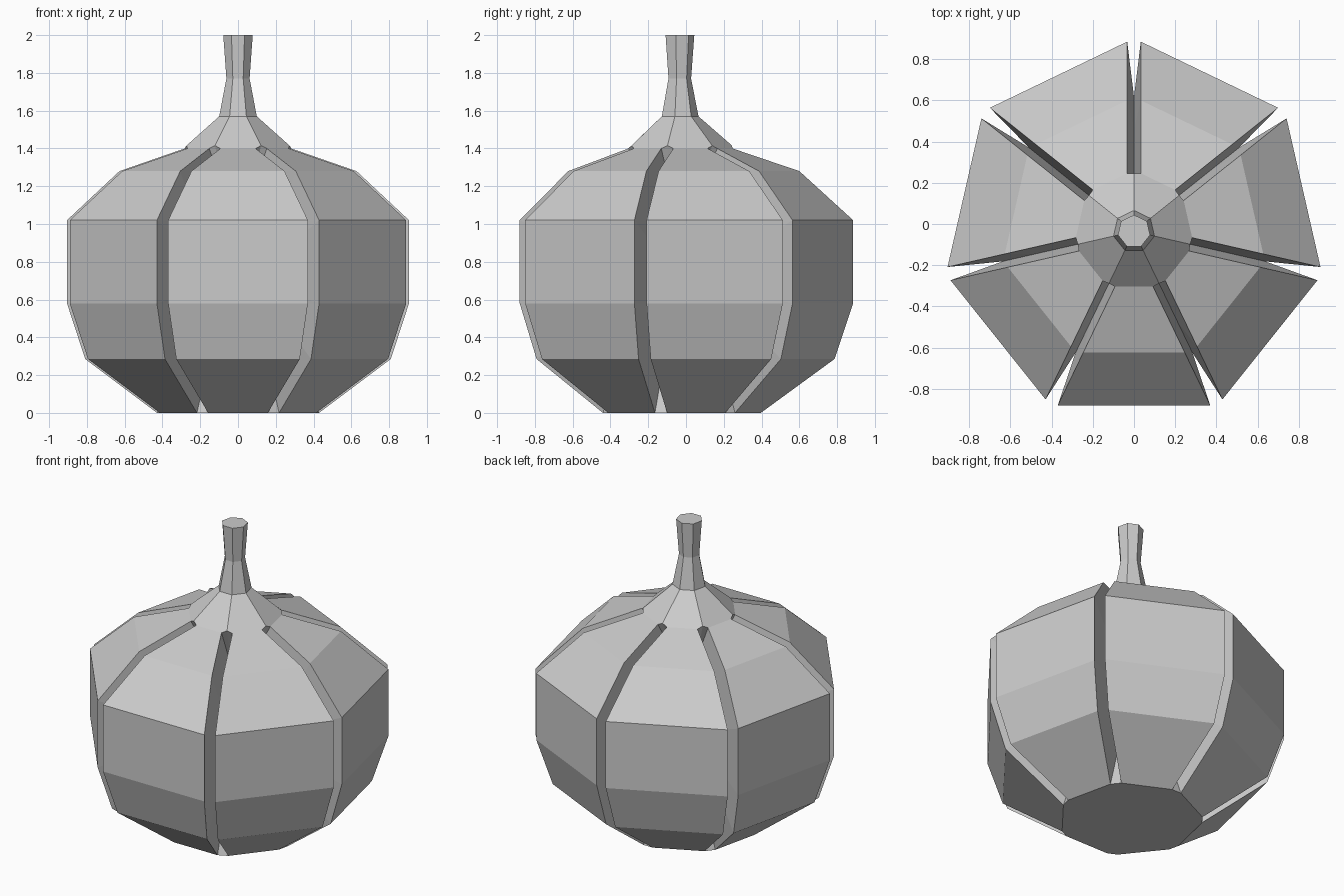
import bpy, bmesh, math
from mathutils import Vector

if "Cube" in bpy.data.objects:
    bpy.data.objects.remove(bpy.data.objects["Cube"])

SIDES = 7
CY = -0.036          # body axis, so the bounds centre on y = 0
HALF_W = 0.033       # half width of a groove
DEPTH = 0.31         # groove depth along the profile normal
STEP = 2 * math.pi / SIDES

# (corner radius, height) of the grooved body, and of the plain stem
body = [(0.448, 0), (0.838, 0.285), (0.937, 0.58), (0.937, 1.02), (0.652, 1.28), (0.298, 1.40)]
stem = [(0.102, 1.57), (0.063, 1.77), (0.08, 2.0)]
ridge_end = (0.280, 1.415)


def outward(a, b):
    d = Vector(b) - Vector(a)
    return Vector((d.y, -d.x)).normalized()


# groove bottom line: profile pushed inward along its averaged normals
path = [(0, 0)] + body + stem[:1]
groove = []
for i, p in enumerate(body):
    n = (outward(path[i], p) + outward(p, path[i + 2])).normalized()
    groove.append(Vector(p) - n * DEPTH)

bm = bmesh.new()


def vert(k, r, side, z):
    a = math.pi / 2 + k * STEP
    c, s = math.cos(a), math.sin(a)
    return bm.verts.new((r * c - side * s, CY + r * s + side * c, z))


# vertices of each corner: two groove lips, groove bottom, ridge and stem
inset = HALF_W * math.tan(STEP / 2)
corners = []
for k in range(SIDES):
    corners.append((
        [vert(k, r - inset, -HALF_W, z) for r, z in body],
        [vert(k, g.x, 0, g.y) for g in groove],
        [vert(k, r - inset, HALF_W, z) for r, z in body],
        vert(k, ridge_end[0], 0, ridge_end[1]),
        [vert(k, r, 0, z) for r, z in stem]))

face = bm.faces.new
for k in range(SIDES):
    lo, mid, hi, tip, st = corners[k]
    lo2, _, _, tip2, st2 = corners[(k + 1) % SIDES]
    # segment panels and groove walls
    for i in range(len(body) - 1):
        face((hi[i], lo2[i], lo2[i + 1], hi[i + 1]))
        face((lo[i], mid[i], mid[i + 1], lo[i + 1]))
        face((mid[i], hi[i], hi[i + 1], mid[i + 1]))
    # groove ends
    face((lo[0], hi[0], mid[0]))
    face((lo[-1], mid[-1], tip))
    face((mid[-1], hi[-1], tip))
    # shoulder and stem
    face((hi[-1], lo2[-1], tip2, st2[0], st[0], tip))
    for i in range(len(stem) - 1):
        face((st[i], st2[i], st2[i + 1], st[i + 1]))

# bottom and stem cap
face([v for c in reversed(corners) for v in (c[2][0], c[0][0])])
face([c[4][-1] for c in corners])

bmesh.ops.recalc_face_normals(bm, faces=bm.faces)
mesh = bpy.data.meshes.new("segmented_bulb")
bm.to_mesh(mesh)
bm.free()
bpy.context.collection.objects.link(bpy.data.objects.new("segmented_bulb", mesh))
